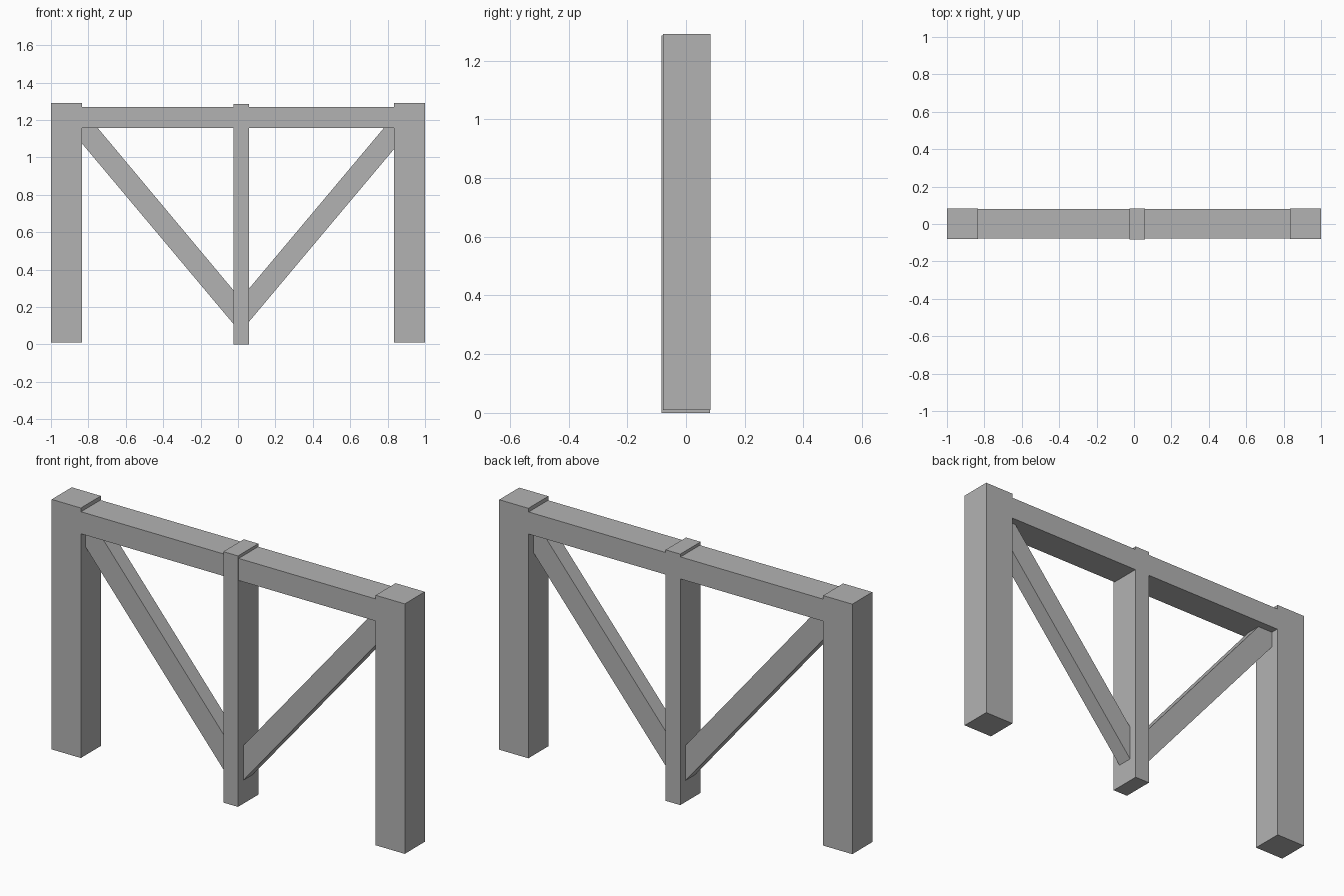
import bpy
import bmesh

cube = bpy.data.objects.get("Cube")
if cube:
    bpy.data.objects.remove(cube, do_unlink=True)

grey = bpy.data.materials.new("plain_grey")
grey.use_nodes = True
colour = (0.45, 0.45, 0.45, 1)
grey.diffuse_color = colour
grey.node_tree.nodes["Principled BSDF"].inputs["Base Color"].default_value = colour


def timber(name, outline, front, back):
    """Extrude an outline in the xz plane from front to back."""
    bm = bmesh.new()
    face = bm.faces.new([bm.verts.new((x, front, z)) for x, z in outline])
    extruded = bmesh.ops.extrude_face_region(bm, geom=[face])["geom"]
    verts = [v for v in extruded if isinstance(v, bmesh.types.BMVert)]
    bmesh.ops.translate(bm, verts=verts, vec=(0, back - front, 0))
    bmesh.ops.recalc_face_normals(bm, faces=bm.faces)
    mesh = bpy.data.meshes.new(name)
    bm.to_mesh(mesh)
    bm.free()
    mesh.materials.append(grey)
    obj = bpy.data.objects.new(name, mesh)
    bpy.context.collection.objects.link(obj)


def rect(x0, x1, z0, z1):
    return [(x0, z0), (x1, z0), (x1, z1), (x0, z1)]


POST_IN = 0.835            # inner face of the outer posts
MID_R, MID_L = -0.025, 0.058   # sides of the middle post
BEAM_Z, BEAM_TOP = 1.157, 1.27

# Upright posts
timber("right_post", rect(-1, -POST_IN, 0.01, 1.29), -0.079, 0.083)
timber("left_post", rect(POST_IN, 1, 0.01, 1.29), -0.079, 0.083)
timber("middle_post", rect(MID_R, MID_L, 0, 1.285), -0.083, 0.082)

# Top beam, in two lengths between the posts
timber("right_beam", rect(-POST_IN, MID_R, BEAM_Z, BEAM_TOP), -0.077, 0.08)
timber("left_beam", rect(MID_L, POST_IN, BEAM_Z, BEAM_TOP), -0.077, 0.08)

# Thinner diagonal braces, cut to fit against the posts and beam
timber("right_brace", [(MID_R, 0.11), (MID_R, 0.29), (-0.75, BEAM_Z),
                       (-POST_IN, BEAM_Z), (-POST_IN, 1.075)], -0.04, 0.04)
timber("left_brace", [(MID_L, 0.12), (MID_L, 0.297), (0.78, BEAM_Z),
                      (POST_IN, BEAM_Z), (POST_IN, 1.045)], -0.04, 0.04)
